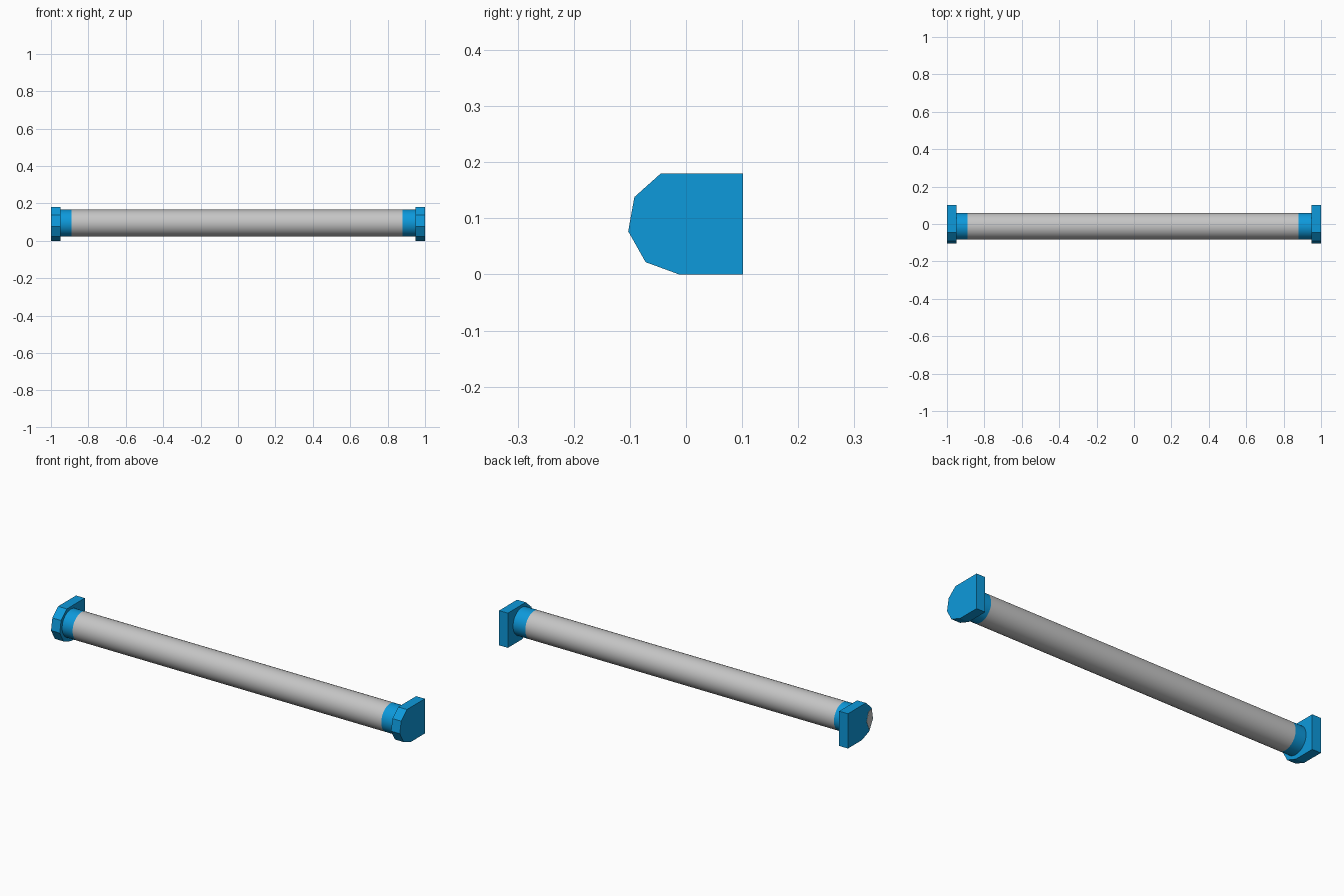
import bpy, bmesh, math

if "Cube" in bpy.data.objects:
    bpy.data.objects.remove(bpy.data.objects["Cube"])

AXIS_Y, AXIS_Z, RADIUS, SIDES = -0.012, 0.095, 0.0715, 48


def material(name, rgb):
    m = bpy.data.materials.new(name)
    m.diffuse_color = (*rgb, 1)
    m.use_nodes = True
    m.node_tree.nodes["Principled BSDF"].inputs["Base Color"].default_value = m.diffuse_color
    return m


blue = material("bright blue", (0.004, 0.32, 0.71))
grey = material("light grey", (0.56, 0.56, 0.56))


def prism(name, profile, x0, x1, mat, smooth=False):
    """Extrude a (y, z) outline along x."""
    bm = bmesh.new()
    face = bm.faces.new([bm.verts.new((x0, y, z)) for y, z in profile])
    new = bmesh.ops.extrude_face_region(bm, geom=[face])["geom"]
    bmesh.ops.translate(bm, vec=(x1 - x0, 0, 0),
                        verts=[v for v in new if isinstance(v, bmesh.types.BMVert)])
    bmesh.ops.recalc_face_normals(bm, faces=bm.faces)
    mesh = bpy.data.meshes.new(name)
    bm.to_mesh(mesh)
    bm.free()
    mesh.materials.append(mat)
    ob = bpy.data.objects.new(name, mesh)
    bpy.context.collection.objects.link(ob)
    if smooth:
        bpy.context.view_layer.objects.active = ob
        ob.select_set(True)
        bpy.ops.object.shade_smooth_by_angle(angle=math.radians(30))
        ob.select_set(False)
    return ob


circle = [(AXIS_Y + RADIUS * math.cos(2 * math.pi * i / SIDES),
           AXIS_Z + RADIUS * math.sin(2 * math.pi * i / SIDES)) for i in range(SIDES)]
bracket = [(0.102, 0), (0.102, 0.18), (-0.045, 0.18), (-0.092, 0.138),
           (-0.103, 0.077), (-0.072, 0.022), (-0.012, 0)]

# Long tube
prism("tube", circle, -0.89, 0.88, grey, True)

# Faceted wall bracket and round collar at each end
for side, sx, collar_in in (("left", -1, 0.89), ("right", 1, 0.88)):
    prism(side + "_bracket", bracket, sx * 0.95, sx, blue)
    prism(side + "_collar", circle, sx * collar_in, sx * 0.95, blue, True)

# Small worn patch on the outer left bracket face
patch = [(-0.1, 0.08), (-0.091, 0.132), (-0.065, 0.125), (-0.05, 0.08), (-0.072, 0.03)]
prism("left_patch", patch, -1.001, -0.999, grey)
